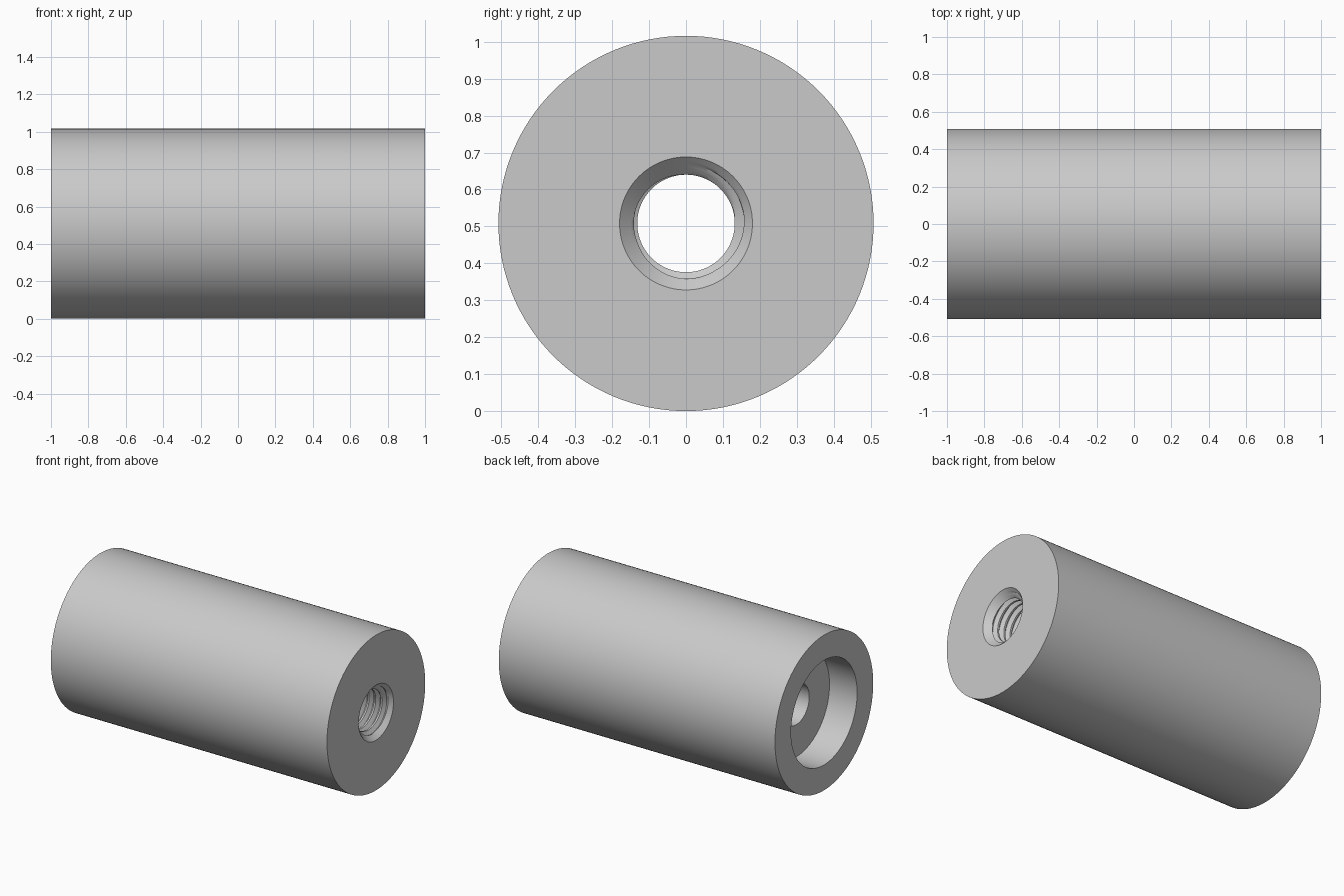
import bpy, bmesh, math

cube = bpy.data.objects.get("Cube")
if cube:
    bpy.data.objects.remove(cube)

SEGMENTS = 128
RADIUS, HALF = 0.508, 1.0
BORE, MAJOR, PITCH = 0.132, 0.158, 0.047
MOUTH = 0.18                      # chamfer radius at the threaded end
CBORE, CBORE_DEPTH = 0.342, 0.2   # counterbore at the other end
THREAD_START = 0.0

steel = bpy.data.materials.new("grey steel")
steel.use_nodes = True
colour = (0.59, 0.59, 0.59, 1)
steel.diffuse_color = colour
steel.node_tree.nodes["Principled BSDF"].inputs["Base Color"].default_value = colour

bm = bmesh.new()


def vert(x, r, i):
    a = math.tau * i / SEGMENTS
    return bm.verts.new((x, r * math.cos(a), RADIUS + r * math.sin(a)))


def lathe(profile):
    """Revolve (x, radius) points about the long axis."""
    rings = [[vert(x, r, i) for i in range(SEGMENTS)] for x, r in profile]
    for a, b in zip(rings, rings[1:]):
        for i in range(SEGMENTS):
            j = (i + 1) % SEGMENTS
            bm.faces.new((a[i], a[j], b[j], b[i]))


def thread(start, end):
    """Helical internal thread, opening into the chamfer at the end."""
    crest, root = 0.25, (0.56, 0.69)
    phases = (0, 0.12, 0.25, 0.35, 0.45, 0.56, 0.69, 0.79, 0.89)
    n = len(phases)
    turns = math.ceil((end - start) / PITCH) + 1

    def depth(p):
        if p <= crest:
            return 0
        if p < root[0]:
            return (p - crest) / (root[0] - crest)
        return 1 if p <= root[1] else (1 - p) / (1 - root[1])

    rows = []
    for k in range(-n, turns * n):
        turn, s = divmod(k, n)
        row = []
        for i in range(SEGMENTS):
            x = start + (turn + phases[s] + i / SEGMENTS) * PITCH
            x = min(max(x, start), end)
            runout = min(1, (x - start) / PITCH)
            r = BORE + (MAJOR - BORE) * depth(phases[s]) * runout
            row.append(vert(x, max(r, MOUTH - (end - x)), i))
        rows.append(row)
    for k in range(len(rows) - 1):
        for i in range(SEGMENTS):
            a, b, j = k, k + 1, i + 1
            if j == SEGMENTS:          # the seam climbs one full turn
                a, b, j = k + n, k + n + 1, 0
                if b >= len(rows):
                    continue
            bm.faces.new((rows[k][i], rows[a][j], rows[b][j], rows[k + 1][i]))
    # close the first turn's seam, which lies on the start plane
    for k in range(n):
        bm.verts.ensure_lookup_table()


# Outer wall, end faces, counterbore and plain bore
lathe([(HALF, MOUTH), (HALF, RADIUS), (-HALF, RADIUS), (-HALF, CBORE),
       (-HALF + CBORE_DEPTH, CBORE), (-HALF + CBORE_DEPTH, BORE),
       (THREAD_START, BORE)])
# Threaded part of the bore
thread(THREAD_START, HALF)

bmesh.ops.remove_doubles(bm, verts=bm.verts, dist=0.00002)
bmesh.ops.recalc_face_normals(bm, faces=bm.faces)
mesh = bpy.data.meshes.new("threaded_spacer")
bm.to_mesh(mesh)
bm.free()
mesh.materials.append(steel)
spacer = bpy.data.objects.new("threaded_spacer", mesh)
bpy.context.collection.objects.link(spacer)

bpy.ops.object.select_all(action='DESELECT')
spacer.select_set(True)
bpy.context.view_layer.objects.active = spacer
bpy.ops.object.shade_smooth_by_angle(angle=math.radians(25))
